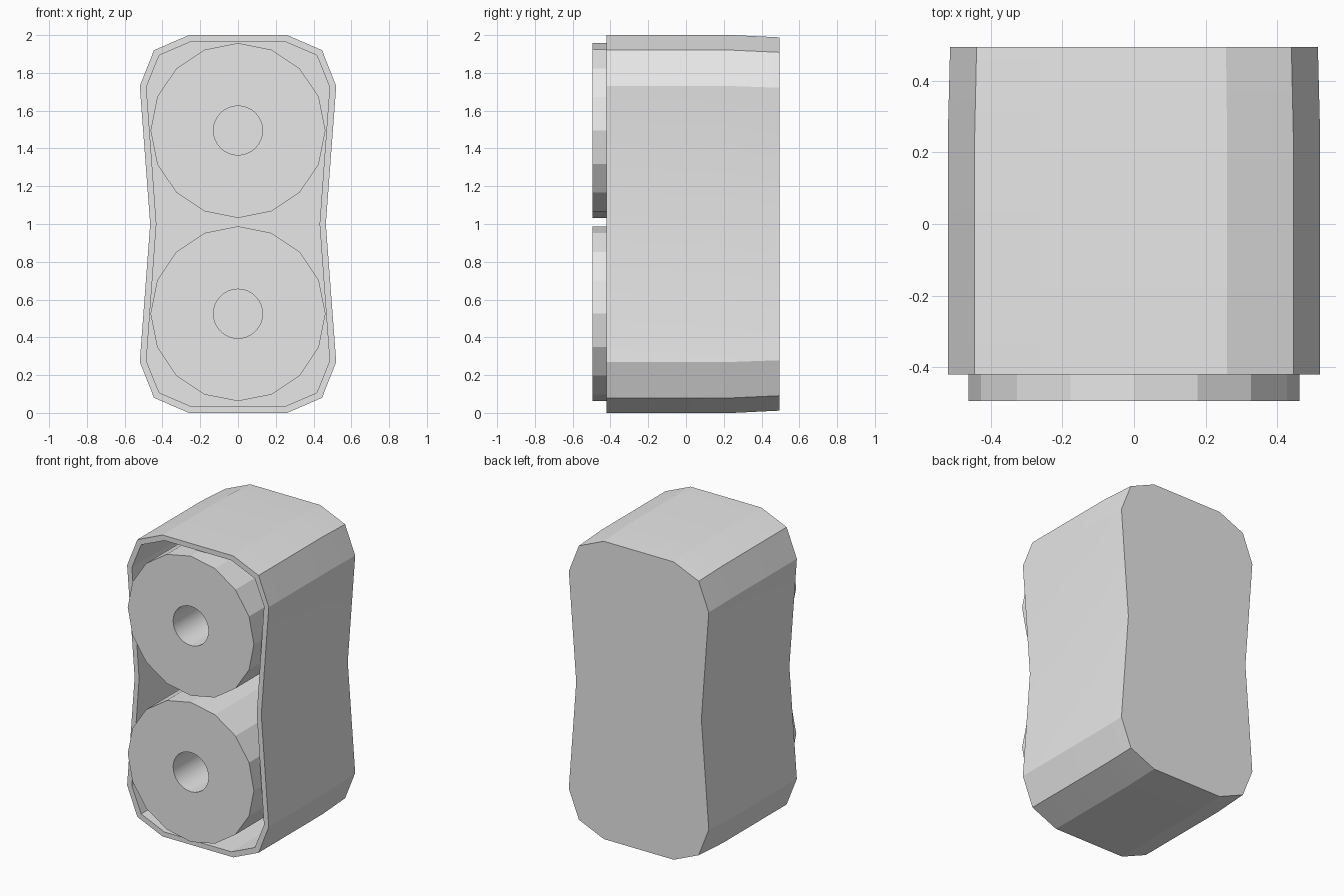
import bpy, bmesh, math

cube = bpy.data.objects.get("Cube")
if cube:
    bpy.data.objects.remove(cube)

grey = bpy.data.materials.new("light_grey")
grey.use_nodes = True
colour = (0.8, 0.8, 0.8, 1)
grey.diffuse_color = colour
grey.node_tree.nodes["Principled BSDF"].inputs["Base Color"].default_value = colour


def finish(name, bm, angle):
    bmesh.ops.recalc_face_normals(bm, faces=bm.faces)
    mesh = bpy.data.meshes.new(name)
    bm.to_mesh(mesh)
    bm.free()
    mesh.materials.append(grey)
    obj = bpy.data.objects.new(name, mesh)
    bpy.context.collection.objects.link(obj)
    bpy.ops.object.select_all(action='DESELECT')
    obj.select_set(True)
    bpy.context.view_layer.objects.active = obj
    bpy.ops.object.shade_smooth_by_angle(angle=math.radians(angle))
    return obj


def outline(quarter):
    """Mirror an upper right profile, ending at the waist, into a closed loop."""
    right = quarter + [(x, -z) for x, z in reversed(quarter[:-1])]
    return right + [(-x, z) for x, z in reversed(right)]


def ring(bm, points, y, z0, scale=1):
    return [bm.verts.new((x * scale, y, z0 + z * scale)) for x, z in points]


def bridge(bm, a, b):
    n = len(a)
    for i in range(n):
        j = (i + 1) % n
        bm.faces.new((a[i], a[j], b[j], b[i]))


# Hollow waisted casing: outer wall, front rim, cavity and closed back
outer = outline([(0.26, 1.0), (0.445, 0.92), (0.52, 0.73), (0.465, 0)])
inner = outline([(0.245, 0.967), (0.417, 0.893), (0.485, 0.725), (0.432, 0)])
bm = bmesh.new()
rings = [ring(bm, outer, 0.495, 1, 0.988), ring(bm, outer, 0.25, 1),
         ring(bm, outer, -0.42, 1), ring(bm, inner, -0.42, 1),
         ring(bm, inner, 0.44, 1)]
for a, b in zip(rings, rings[1:]):
    bridge(bm, a, b)
bm.faces.new(rings[0])
bm.faces.new(rings[-1])
finish("casing", bm, 15)


# Faceted barrels, each with a round bore
def circle(radius, count):
    steps = [math.tau * i / count for i in range(count)]
    return [(radius * math.sin(a), radius * math.cos(a)) for a in steps]


def barrel(name, z, sides=16):
    bm = bmesh.new()
    ends = []
    for y in (-0.495, 0.44):
        rim = ring(bm, circle(0.463, sides), y, z)
        bore = ring(bm, circle(0.13, sides * 2), y, z)
        ends.append((rim, bore))
        for i in range(sides):
            hole = [bore[(2 * i + k) % (2 * sides)] for k in (2, 1, 0)]
            bm.faces.new([rim[i], rim[(i + 1) % sides]] + hole)
    (rim_a, bore_a), (rim_b, bore_b) = ends
    bridge(bm, rim_a, rim_b)
    bridge(bm, bore_a, bore_b)
    finish(name, bm, 15)


barrel("upper_barrel", 1.495)
barrel("lower_barrel", 0.525)
